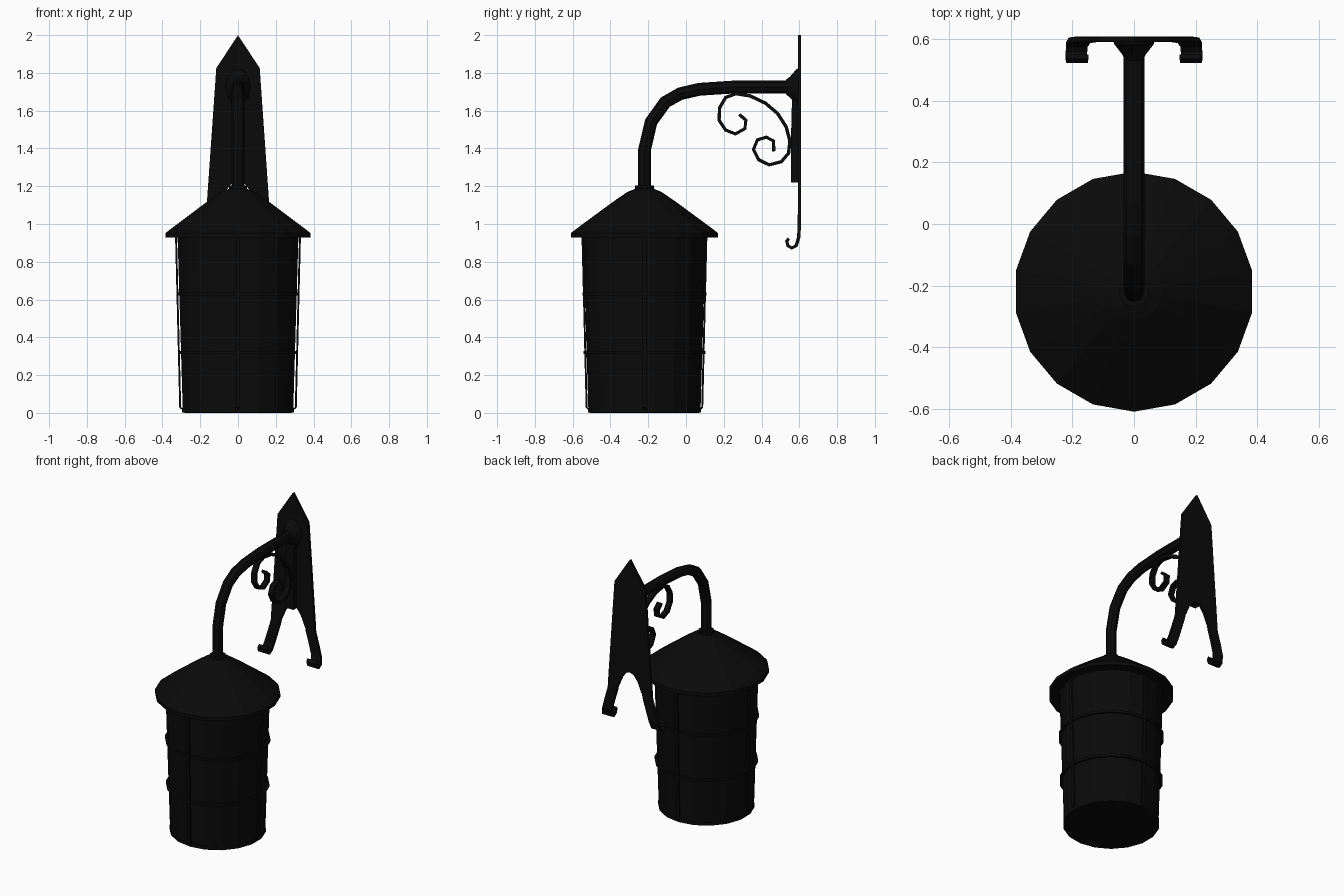
import bpy, bmesh, math
from mathutils import Matrix, Vector

if "Cube" in bpy.data.objects:
    bpy.data.objects.remove(bpy.data.objects["Cube"])

CY = -0.22   # lantern axis
iron = bpy.data.materials.new("black_iron")
iron.diffuse_color = (0.003, 0.003, 0.003, 1)
iron.use_nodes = True
iron.node_tree.nodes["Principled BSDF"].inputs["Base Color"].default_value = iron.diffuse_color


def finish(name, bm, mirror=False):
    bmesh.ops.recalc_face_normals(bm, faces=bm.faces)
    me = bpy.data.meshes.new(name)
    bm.to_mesh(me)
    bm.free()
    me.materials.append(iron)
    ob = bpy.data.objects.new(name, me)
    bpy.context.collection.objects.link(ob)
    if mirror:
        ob.modifiers.new("mirror", 'MIRROR')
    return ob


def skin(bm, rings, closed=False):
    """Join equal vertex loops; cap both ends unless the chain is closed."""
    n = len(rings[0])
    pairs = list(zip(rings, rings[1:])) + ([(rings[-1], rings[0])] if closed else [])
    for a, b in pairs:
        for i in range(n):
            j = (i + 1) % n
            bm.faces.new((a[i], a[j], b[j], b[i]))
    if not closed:
        bm.faces.new(rings[0])
        bm.faces.new(rings[-1])


def lathe(name, profile, matrix, sides=18, closed=False):
    bm = bmesh.new()
    rings = [[bm.verts.new(matrix @ Vector((r * math.sin(2 * math.pi * i / sides),
                                            r * math.cos(2 * math.pi * i / sides), z)))
              for i in range(sides)] for r, z in profile]
    skin(bm, rings, closed)
    return finish(name, bm)


def sweep(name, path, section, shifts=None, mirror=False):
    """Sweep a (x, normal) section along a (y, z) path."""
    bm = bmesh.new()
    rings = []
    for k, (y, z) in enumerate(path):
        p, q = path[max(k - 1, 0)], path[min(k + 1, len(path) - 1)]
        t = Vector((q[0] - p[0], q[1] - p[1])).normalized()
        s = shifts[k] if shifts else 0
        rings.append([bm.verts.new((x + s, y - t.y * n, z + t.x * n)) for x, n in section])
    skin(bm, rings)
    return finish(name, bm, mirror)


def rect(w, h):
    return [(-w, -h), (w, -h), (w, h), (-w, h)]


axis = Matrix.Translation((0, CY, 0))

# lantern: base, tapered body, roof and collar
lathe("base", [(0.285, 0), (0.30, 0.003), (0.30, 0.025), (0.285, 0.025)], axis)
lathe("lantern_body", [(0.297, 0.015), (0.325, 0.94)], axis)
lathe("roof", [(0.32, 0.928), (0.39, 0.928), (0.39, 0.952), (0.36, 0.975), (0.17, 1.115),
               (0.09, 1.17), (0.045, 1.188)], axis)
lathe("roof_collar", [(0.05, 1.16), (0.05, 1.205), (0.04, 1.205)], axis, 10)

# horizontal bands around the body
for i, z in enumerate((0.32, 0.63)):
    r = 0.305 + 0.02 * z
    lathe(f"band_{i + 1}", [(r - 0.006, z - 0.008), (r + 0.011, z - 0.008),
                            (r + 0.011, z + 0.008), (r - 0.006, z + 0.008)], axis, closed=True)

# four upright bars, slightly clear of the body near the bottom
for i in range(4):
    ob = sweep(f"upright_bar_{i + 1}", [(0.297, 0.02), (0.306, 0.03), (0.328, 0.93)],
               rect(0.011, 0.005))
    ob.matrix_world = axis @ Matrix.Rotation(i * math.pi / 2, 4, 'Z')

# curved arm
octagon = [(0.034 * math.cos(a * math.pi / 4), 0.034 * math.sin(a * math.pi / 4)) for a in range(8)]
sweep("arm", [(CY, 1.18), (CY, 1.39), (-0.185, 1.54), (-0.11, 1.645), (-0.03, 1.69),
              (0.07, 1.713), (0.25, 1.725), (0.58, 1.725)], octagon)

# oval flange where the arm meets the plate
to_wall = (Matrix.Translation((0, 0.6, 1.725)) @ Matrix.Rotation(math.pi / 2, 4, 'X')
           @ Matrix.Diagonal((0.68, 1, 1, 1)))
lathe("arm_flange", [(0.1, 0), (0.095, 0.015), (0.055, 0.05), (0.04, 0.07)], to_wall, 12)

# double scroll under the arm
sweep("scroll", [(0.282, 1.58), (0.317, 1.55), (0.312, 1.505), (0.262, 1.477), (0.21, 1.497),
                 (0.175, 1.55), (0.178, 1.615), (0.21, 1.67), (0.265, 1.69), (0.34, 1.678),
                 (0.42, 1.64), (0.485, 1.585), (0.53, 1.515), (0.55, 1.44), (0.543, 1.375),
                 (0.505, 1.33), (0.44, 1.313), (0.385, 1.34), (0.357, 1.395), (0.378, 1.445),
                 (0.425, 1.46), (0.463, 1.44), (0.465, 1.385)], rect(0.018, 0.009))

# wall plate: half outline, extruded and mirrored
bm = bmesh.new()
half = [(0, 2.0), (0.115, 1.825), (0.165, 1.11), (0.09, 1.11), (0.06, 1.18), (0.03, 1.22), (0, 1.23)]
face = bm.faces.new([bm.verts.new((x, 0.592, z)) for x, z in half])
new = bmesh.ops.extrude_face_region(bm, geom=[face])["geom"]
bmesh.ops.translate(bm, verts=[v for v in new if isinstance(v, bmesh.types.BMVert)], vec=(0, 0.018, 0))
bm.faces.ensure_lookup_table()
bmesh.ops.delete(bm, geom=[f for f in bm.faces if all(abs(v.co.x) < 1e-5 for v in f.verts)],
                 context='FACES_ONLY')
finish("wall_plate", bm, True)

# raised rib down the middle of the plate
sweep("plate_rib", [(0.58, 1.7), (0.575, 1.5), (0.575, 1.22)], rect(0.03, 0.018))

# splayed feet with curled ends
sweep("plate_foot", [(0.601, 1.13), (0.601, 1.08), (0.6, 1.0), (0.597, 0.93), (0.583, 0.885),
                     (0.56, 0.873), (0.54, 0.885), (0.533, 0.91), (0.545, 0.922)],
      rect(0.035, 0.009), [0.125, 0.133, 0.157, 0.177, 0.186, 0.187, 0.187, 0.185, 0.183], True)
